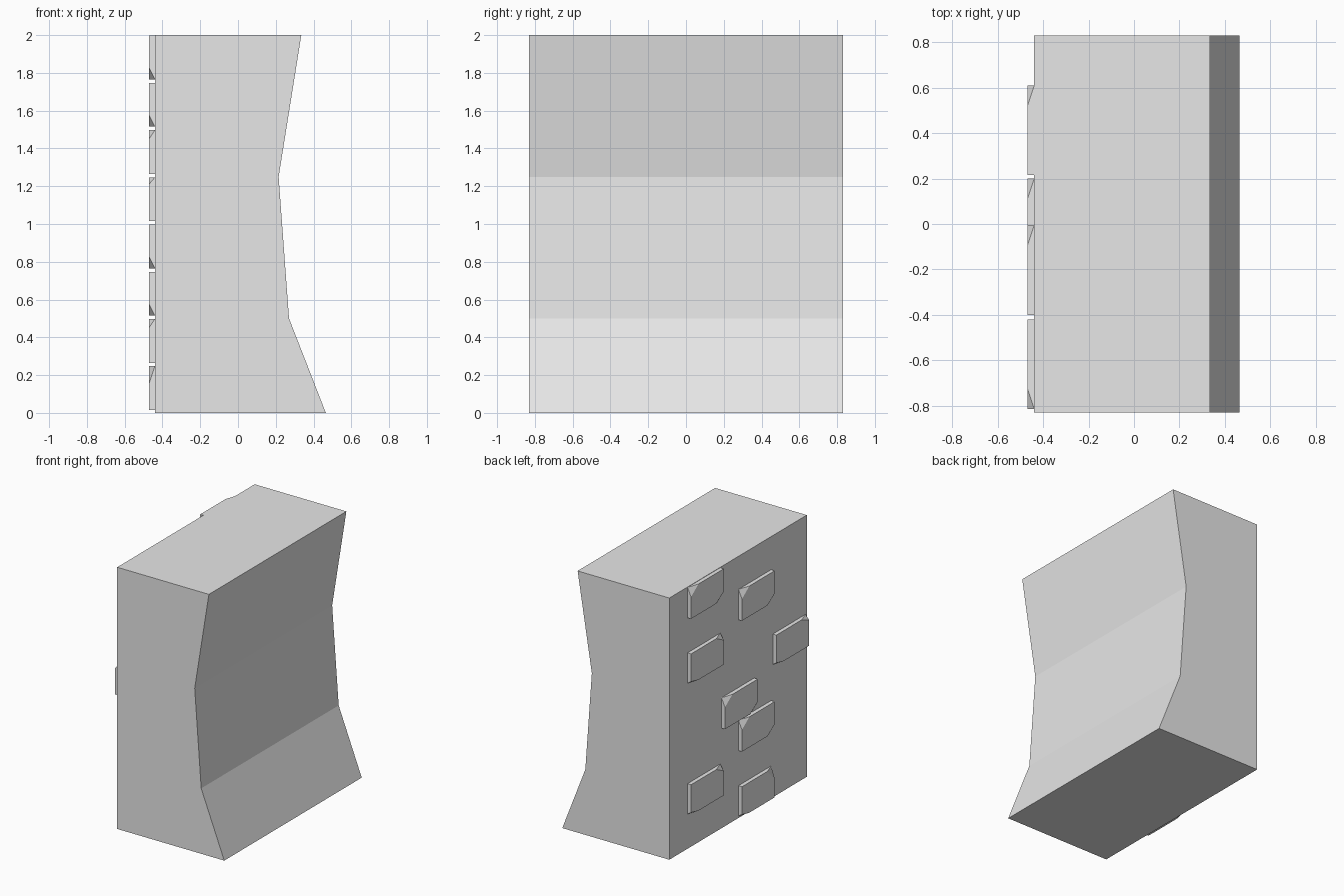
import bpy
import bmesh
import math

cube = bpy.data.objects.get("Cube")
if cube:
    bpy.data.objects.remove(cube, do_unlink=True)

stone = bpy.data.materials.new("light_grey_stone")
stone.use_nodes = True
GREY = (0.8, 0.8, 0.8, 1)
stone.diffuse_color = GREY
stone.node_tree.nodes["Principled BSDF"].inputs["Base Color"].default_value = GREY

HALF_DEPTH = 0.83
WALL_X = -0.44
BRICK_X = -0.47
BRICK_WIDTH = 0.395


def add_object(name, bm):
    bmesh.ops.recalc_face_normals(bm, faces=bm.faces)
    mesh = bpy.data.meshes.new(name)
    bm.to_mesh(mesh)
    bm.free()
    mesh.materials.append(stone)
    obj = bpy.data.objects.new(name, mesh)
    bpy.context.collection.objects.link(obj)
    return obj


# Wall block: side profile swept along its depth
profile = [(WALL_X, 0), (0.465, 0), (0.27, 0.5), (0.215, 1.25), (0.335, 2), (WALL_X, 2)]
bm = bmesh.new()
face = bm.faces.new([bm.verts.new((x, -HALF_DEPTH, z)) for x, z in profile])
swept = bmesh.ops.extrude_face_region(bm, geom=[face])
moved = [v for v in swept["geom"] if isinstance(v, bmesh.types.BMVert)]
bmesh.ops.translate(bm, verts=moved, vec=(0, 2 * HALF_DEPTH, 0))
add_object("wall_block", bm)


def add_brick(row, y0, slant, top_cut):
    """Raised brick with two opposite outer corners chipped off.
    slant = 1 chips the upper +y corner, slant = -1 the upper -y corner."""
    z0, z1 = row * 0.25 + 0.015, row * 0.25 + 0.247
    y1 = y0 + BRICK_WIDTH
    bottom_cut = 0.06 if slant == 1 else 0.02
    bm = bmesh.new()
    for y, sy in ((y0, -1), (y1, 1)):
        for z, sz in ((z0, -1), (z1, 1)):
            bm.verts.new((WALL_X, y, z))
            if sy * sz == slant:
                cut = top_cut if sz == 1 else bottom_cut
                bm.verts.new((BRICK_X, y - sy * 0.09, z))
                bm.verts.new((BRICK_X, y, z - sz * cut))
            else:
                bm.verts.new((BRICK_X, y, z))
    bmesh.ops.convex_hull(bm, input=bm.verts[:])
    bmesh.ops.dissolve_limit(bm, angle_limit=math.radians(1),
                             verts=bm.verts[:], edges=bm.edges[:])
    add_object(f"raised_brick_{row + 1}", bm)


# Raised bricks, one per course: start along y, slant, height of upper chip
bricks = [
    (-0.4, -1, 0.09), (0.215, -1, 0.045), (-0.4, 1, 0.065), (-0.195, 1, 0.065),
    (-0.815, -1, 0.035), (0.215, -1, 0.045), (-0.4, 1, 0.065), (0.215, 1, 0.065),
]
for row, (y0, slant, top_cut) in enumerate(bricks):
    add_brick(row, y0, slant, top_cut)
